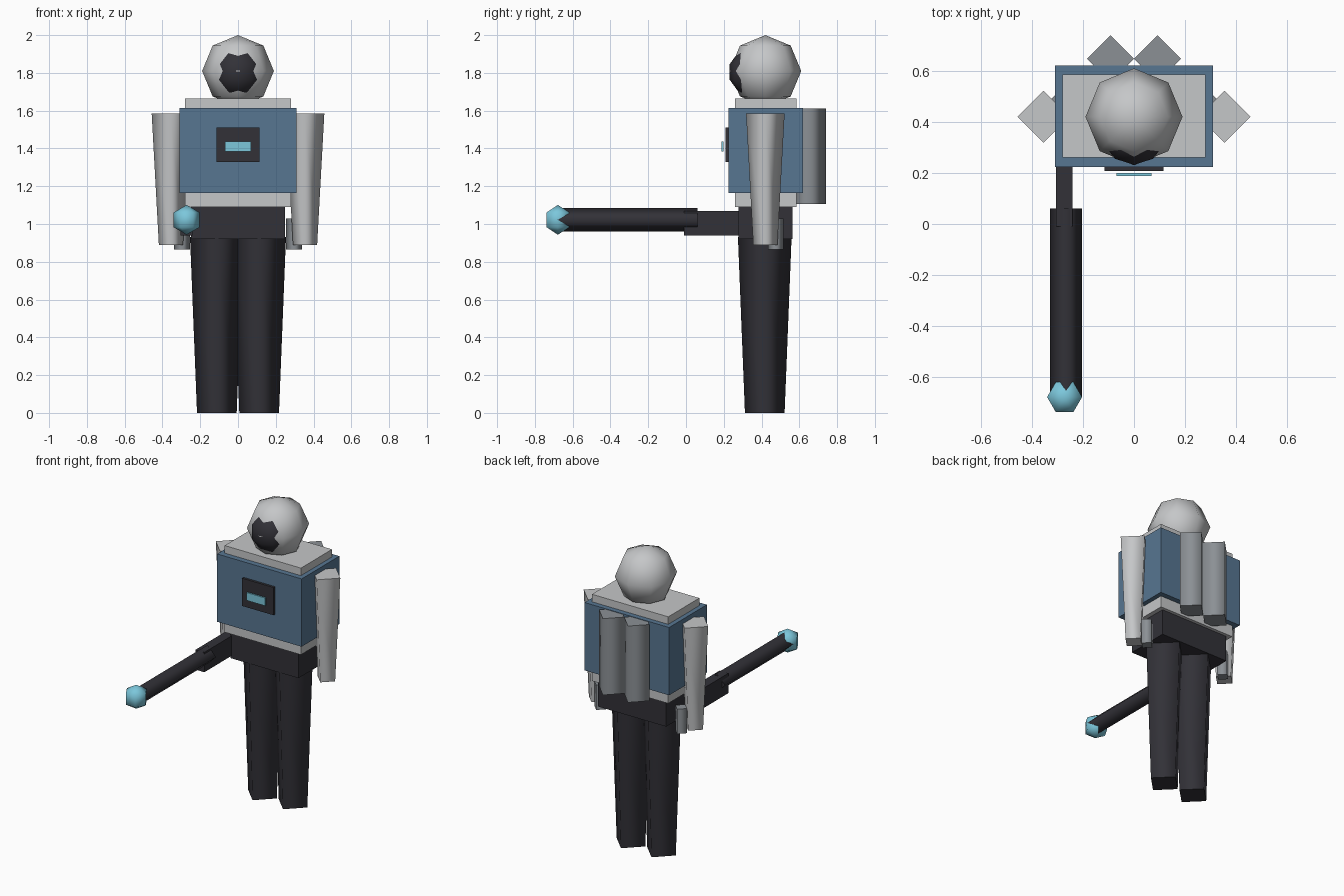
import bpy, bmesh, math
from mathutils import Matrix, Vector

cube = bpy.data.objects.get("Cube")
if cube:
    bpy.data.objects.remove(cube, do_unlink=True)


def material(name, rgb):
    mat = bpy.data.materials.new(name)
    mat.use_nodes = True
    color = (*rgb, 1.0)
    mat.diffuse_color = color
    mat.node_tree.nodes["Principled BSDF"].inputs["Base Color"].default_value = color
    return mat


light_grey = material("light grey", (0.56, 0.57, 0.58))
mid_grey = material("mid grey", (0.26, 0.28, 0.30))
charcoal = material("charcoal", (0.032, 0.031, 0.039))
blue = material("steel blue", (0.096, 0.18, 0.285))
cyan = material("cyan glow", (0.20, 0.57, 0.71))


def finish(name, bm, mat, place=(0, 0, 0)):
    bmesh.ops.translate(bm, vec=Vector(place), verts=bm.verts)
    mesh = bpy.data.meshes.new(name)
    bm.to_mesh(mesh)
    bm.free()
    mesh.materials.append(mat)
    obj = bpy.data.objects.new(name, mesh)
    bpy.context.collection.objects.link(obj)
    return obj


def box(name, mat, x, y, z):
    """Box from (min, max) ranges on each axis."""
    bm = bmesh.new()
    bmesh.ops.create_cube(bm, size=1)
    bmesh.ops.scale(bm, vec=[r[1] - r[0] for r in (x, y, z)], verts=bm.verts)
    return finish(name, bm, mat, [sum(r) / 2 for r in (x, y, z)])


def post(name, mat, x, y, z, r_low, r_high):
    """Four-sided tapered post with its corners on the x and y axes."""
    bm = bmesh.new()
    bmesh.ops.create_cone(bm, cap_ends=True, segments=4, radius1=r_low,
                          radius2=r_high, depth=z[1] - z[0])
    for f in bm.faces:
        f.smooth = abs(f.normal.z) < 0.9
    return finish(name, bm, mat, (x, y, sum(z) / 2))


def ball(name, mat, place, radius, segments, rings, turn=0):
    bm = bmesh.new()
    bmesh.ops.create_uvsphere(bm, u_segments=segments, v_segments=rings, radius=radius)
    bmesh.ops.rotate(bm, matrix=Matrix.Rotation(turn, 3, "Z"), verts=bm.verts)
    for f in bm.faces:
        f.smooth = True
    return finish(name, bm, mat, place)


MID = 0.42

# Head and visor
ball("head", light_grey, (0, MID, 1.81), 0.19, 8, 4)
ball("visor", charcoal, (0, 0.36, 1.805), 0.135, 10, 5)

# Torso, inner body and hips
box("inner_body", light_grey, (-0.28, 0.28), (0.26, 0.586), (1.09, 1.665))
box("chest_armor", blue, (-0.31, 0.31), (0.224, 0.62), (1.165, 1.615))
box("hips", charcoal, (-0.25, 0.25), (0.277, 0.565), (0.92, 1.092))

# Chest panel and floating light
box("chest_panel", charcoal, (-0.115, 0.115), (0.208, 0.226), (1.328, 1.512))
box("chest_light", cyan, (-0.068, 0.068), (0.188, 0.199), (1.385, 1.437))

# Paired limbs, pouches and back tanks
for side, s in (("left", 1), ("right", -1)):
    post(side + "_leg", charcoal, s * 0.112, 0.417, (0, 0.93), 0.105, 0.142)
    post(side + "_arm", light_grey, s * 0.355, MID, (0.89, 1.585), 0.064, 0.102)
    post(side + "_pouch", mid_grey, s * 0.297, 0.475, (0.866, 1.03), 0.042, 0.042)
    post(side + "_tank", mid_grey, s * 0.092, 0.648, (1.105, 1.612), 0.092, 0.092)

# Forward-pointing tool held on the right
box("tool_grip", charcoal, (-0.305, -0.24), (-0.01, 0.33), (0.938, 1.07))
barrel = post("tool_barrel", charcoal, 0, 0, (-0.37, 0.37), 0.063, 0.063)
barrel.data.transform(Matrix.Translation((-0.266, -0.31, 1.022))
                      @ Matrix.Rotation(math.pi / 2, 4, "X"))
ball("tool_tip", cyan, (-0.272, -0.678, 1.022), 0.079, 6, 3, math.pi / 2)
